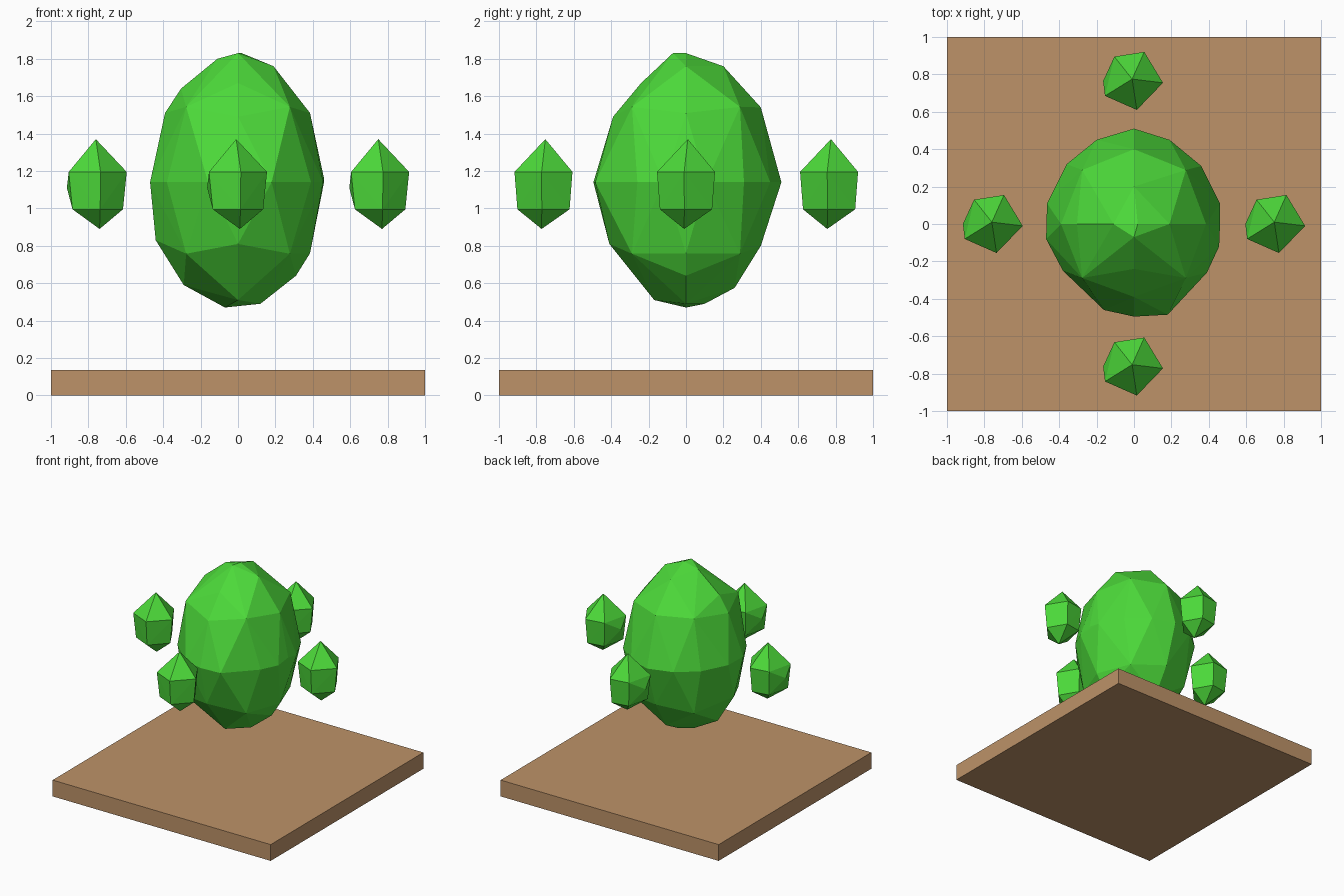
import bpy, bmesh
from mathutils import Vector

if "Cube" in bpy.data.objects:
    bpy.data.objects.remove(bpy.data.objects["Cube"])


def material(name, rgb):
    m = bpy.data.materials.new(name)
    m.diffuse_color = (*rgb, 1)
    m.use_nodes = True
    m.node_tree.nodes["Principled BSDF"].inputs["Base Color"].default_value = m.diffuse_color
    return m


leaf = material("leaf green", (0.073, 0.70, 0.042))
earth = material("earth brown", (0.51, 0.29, 0.14))


def hull(name, points, mat, location=(0, 0, 0)):
    """Flat-faced convex solid around a set of points."""
    bm = bmesh.new()
    for p in points:
        bm.verts.new(p)
    bmesh.ops.convex_hull(bm, input=bm.verts[:])
    bmesh.ops.delete(bm, geom=[v for v in bm.verts if not v.link_faces], context='VERTS')
    bmesh.ops.recalc_face_normals(bm, faces=bm.faces[:])
    mesh = bpy.data.meshes.new(name)
    bm.to_mesh(mesh)
    bm.free()
    mesh.materials.append(mat)
    ob = bpy.data.objects.new(name, mesh)
    ob.location = location
    bpy.context.collection.objects.link(ob)
    return ob


# base slab
hull("base_slab", [(x, y, z) for x in (-1, 1) for y in (-1, 1) for z in (0, 0.135)], earth)

# large faceted foliage: three outline profiles plus one point per octant
front = [(0.02, 1.83), (0.19, 1.76), (0.385, 1.51), (0.46, 1.16), (0.385, 0.76),
         (0.31, 0.64), (0.12, 0.49), (-0.07, 0.47), (-0.29, 0.59), (-0.44, 0.83),
         (-0.465, 1.09), (-0.39, 1.51), (-0.305, 1.64), (-0.11, 1.80)]
side = [(-0.07, 1.83), (-0.24, 1.67), (-0.39, 1.49), (-0.495, 1.14), (-0.41, 0.81),
        (-0.17, 0.51), (0.1, 0.49), (0.26, 0.575), (0.40, 0.80), (0.50, 1.13),
        (0.40, 1.54), (0.2, 1.76)]
top = [(0, 0.51), (0.19, 0.45), (0.36, 0.31), (0.46, 0.11), (0.455, -0.12),
       (0.39, -0.26), (0.18, -0.485), (-0.16, -0.46), (-0.38, -0.25), (-0.47, -0.08),
       (-0.465, 0.11), (-0.36, 0.32), (-0.2, 0.45)]
points = [(x, 0, z) for x, z in front] + [(0, y, z) for y, z in side]
points += [(x, y, 1.14) for x, y in top]
for sx in (-1, 1):
    for sy in (-1, 1):
        for sz in (-1, 1):
            d = Vector((sx, sy, sz)).normalized()
            points.append((0.48 * d.x, 0.50 * d.y, 1.15 + 0.68 * d.z))
hull("large_foliage", points, leaf)

# four small floating foliage clumps
ring = [(-0.155, -0.08), (0.015, -0.155), (0.155, -0.01), (0.055, 0.155), (-0.105, 0.13)]
clump = [(-0.01, 0.01, 1.37), (0.01, -0.01, 0.89), (-0.165, 0.0, 1.11)]
clump += [(x, y, 1.195) for x, y in ring]
clump += [(x * 0.87, y * 0.9, 0.995) for x, y in ring]
for name, loc in (("left", (-0.75, 0, 0)), ("right", (0.76, 0, 0)),
                  ("front", (0, -0.762, 0)), ("back", (0, 0.765, 0))):
    hull(name + "_foliage", clump, leaf, loc)
